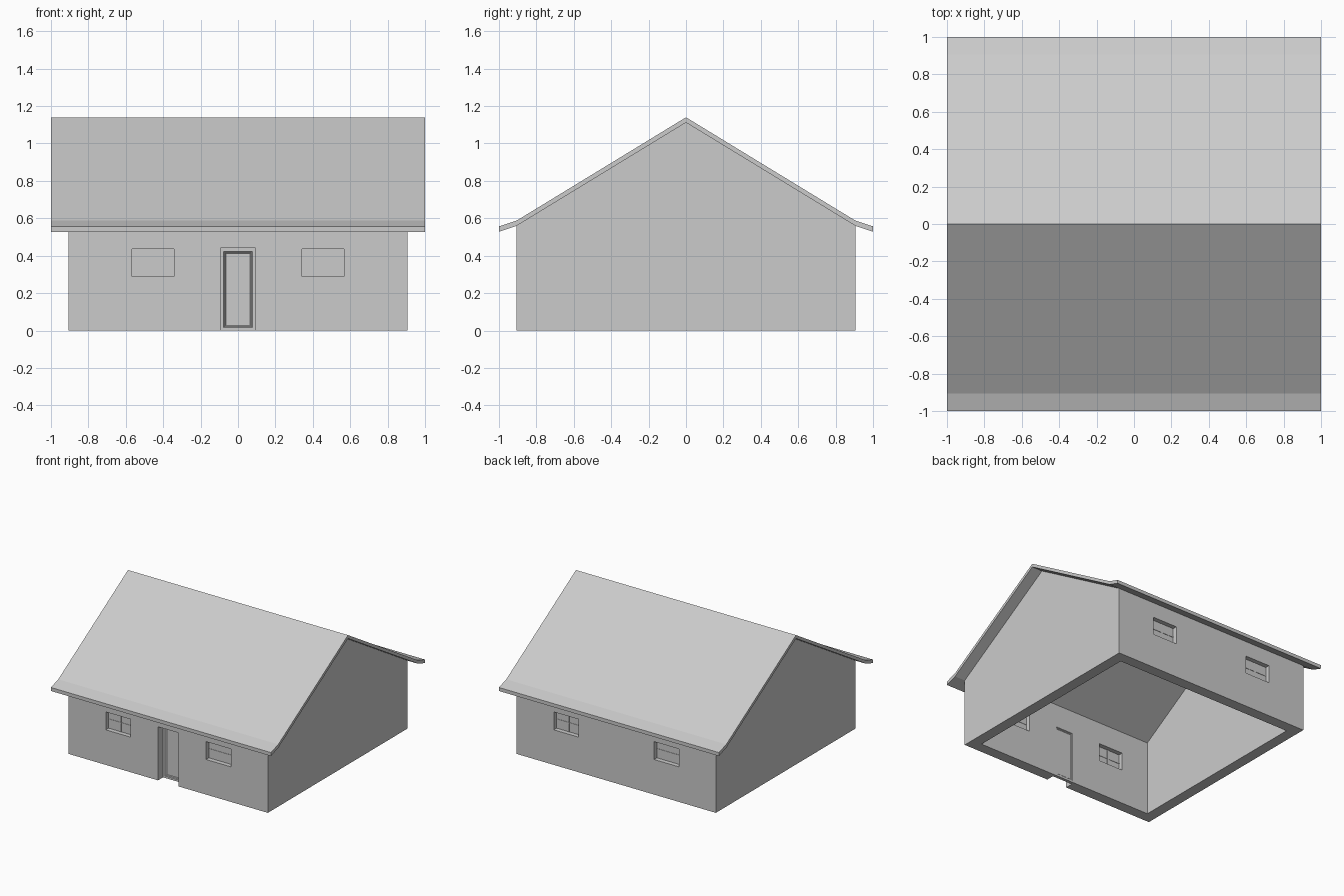
import bpy, bmesh

if "Cube" in bpy.data.objects:
    bpy.data.objects.remove(bpy.data.objects["Cube"])

W = 0.905      # outer half width of the walls
IN = 0.815     # inner half width


def finish(bm, name):
    bmesh.ops.recalc_face_normals(bm, faces=bm.faces[:])
    me = bpy.data.meshes.new(name)
    bm.to_mesh(me)
    bm.free()
    ob = bpy.data.objects.new(name, me)
    bpy.context.collection.objects.link(ob)
    return ob


def add_box(bm, x0, x1, y0, y1, z0, z1):
    vs = bmesh.ops.create_cube(bm, size=1)["verts"]
    for v in vs:
        v.co.x = x1 if v.co.x > 0 else x0
        v.co.y = y1 if v.co.y > 0 else y0
        v.co.z = z1 if v.co.z > 0 else z0


def box(name, *dims):
    bm = bmesh.new()
    add_box(bm, *dims)
    return finish(bm, name)


def prism(name, profile, half):
    """Extrude a (y, z) profile along x, centred."""
    bm = bmesh.new()
    f = bm.faces.new([bm.verts.new((-half, y, z)) for y, z in profile])
    ext = bmesh.ops.extrude_face_region(bm, geom=[f])["geom"]
    bmesh.ops.translate(bm, vec=(2 * half, 0, 0),
                        verts=[g for g in ext if isinstance(g, bmesh.types.BMVert)])
    return finish(bm, name)


def cut(target, cutter):
    m = target.modifiers.new("cut", "BOOLEAN")
    m.operation, m.solver, m.object = "DIFFERENCE", "EXACT", cutter
    bpy.context.view_layer.objects.active = target
    bpy.ops.object.modifier_apply(modifier=m.name)
    bpy.data.objects.remove(cutter)


# Walls with gables, hollow and open underneath
walls = prism("walls", [(-W, 0), (W, 0), (W, 0.565), (0, 1.118), (-W, 0.565)], W)
cut(walls, box("room_cutter", -IN, IN, -IN, IN, -0.2, 1.4))

# Door opening, and window openings running through both long walls
cut(walls, box("door_cutter", -0.093, 0.093, -1.1, -0.7, -0.1, 0.44))
for s in (-1, 1):
    x0, x1 = sorted((s * 0.343, s * 0.568))
    cut(walls, box("window_cutter", x0, x1, -1.1, 1.1, 0.288, 0.435))

# Roof shell with flared eaves
top = [(-1, 0.557), (-W, 0.588), (0, 1.14), (W, 0.588), (1, 0.557)]
under = [(1, 0.528), (W, 0.56), (0, 1.112), (-W, 0.56), (-1, 0.528)]
prism("roof", top + under, 1.0)

# Windows: recessed pane with a slim cross bar
for side, sy in (("front", -1), ("back", 1)):
    for hand, sx in (("left", -1), ("right", 1)):
        cx, cy, cz = sx * 0.4555, sy * 0.86, 0.3615
        bm = bmesh.new()
        add_box(bm, cx - 0.1125, cx + 0.1125, cy - 0.008, cy + 0.008, 0.288, 0.435)
        add_box(bm, cx - 0.004, cx + 0.004, cy - 0.011, cy + 0.011, 0.288, 0.435)
        add_box(bm, cx - 0.1125, cx + 0.1125, cy - 0.011, cy + 0.011, cz - 0.004, cz + 0.004)
        finish(bm, f"window_{side}_{hand}")

# Door leaf with a moulded panel on both faces
bm = bmesh.new()
add_box(bm, -0.093, 0.093, -0.84, IN * -1, 0, 0.44)
bm.normal_update()
for f in [f for f in bm.faces if abs(f.normal.y) > 0.9]:
    for thick, depth in ((0.023, 0), (0.006, -0.006), (0.004, 0), (0.006, -0.004)):
        bmesh.ops.inset_region(bm, faces=[f], thickness=thick, depth=depth)
finish(bm, "door")
